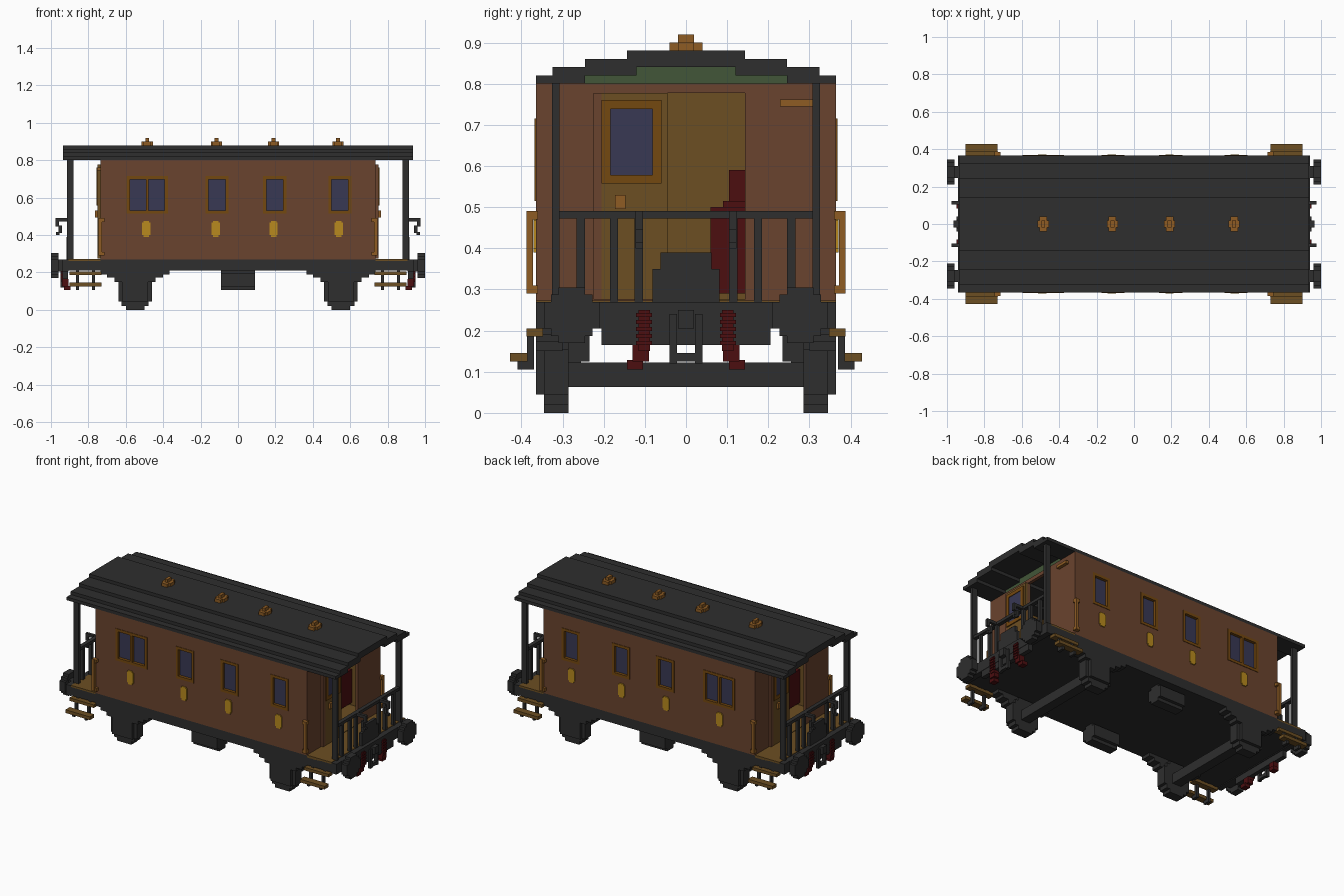
import bpy, bmesh

if "Cube" in bpy.data.objects:
    bpy.data.objects.remove(bpy.data.objects["Cube"])


def material(name, rgb):
    lin = [((c / 255 + 0.055) / 1.055) ** 2.4 for c in rgb]
    m = bpy.data.materials.new(name)
    m.use_nodes = True
    m.diffuse_color = (*lin, 1)
    bsdf = next(n for n in m.node_tree.nodes if n.type == 'BSDF_PRINCIPLED')
    bsdf.inputs["Base Color"].default_value = (*lin, 1)
    return m


IRON = material("dark iron", (46, 46, 46))
BROWN = material("brown panel", (106, 67, 46))
TRIM = material("dark ochre trim", (116, 72, 16))
WOOD = material("golden wood", (108, 78, 34))
GLASS = material("blue glass", (56, 56, 84))
BRASS = material("yellow brass", (184, 138, 30))
COPPER = material("orange brass", (142, 92, 36))
RED = material("dark red", (76, 14, 16))
GREEN = material("dull green", (66, 86, 56))


def boxes(name, mat, items, sym=""):
    """One object from boxes (x0, x1, y0, y1, z0, z1).
    sym: x and y mirror across that axis, r adds a copy turned half round."""
    signs = [(1, 1)]
    if "x" in sym:
        signs += [(-a, b) for a, b in signs]
    if "y" in sym:
        signs += [(a, -b) for a, b in signs]
    if "r" in sym:
        signs += [(-a, -b) for a, b in signs]
    bm = bmesh.new()
    for x0, x1, y0, y1, z0, z1 in items:
        for sx, sy in signs:
            cube = bmesh.ops.create_cube(bm, size=1)
            for v in cube["verts"]:
                v.co.x = sx * ((x0 + x1) / 2 + v.co.x * (x1 - x0))
                v.co.y = sy * ((y0 + y1) / 2 + v.co.y * (y1 - y0))
                v.co.z = (z0 + z1) / 2 + v.co.z * (z1 - z0)
    bmesh.ops.recalc_face_normals(bm, faces=bm.faces)
    me = bpy.data.meshes.new(name)
    bm.to_mesh(me)
    bm.free()
    me.materials.append(mat)
    ob = bpy.data.objects.new(name, me)
    bpy.context.collection.objects.link(ob)
    return ob


def ring(a0, a1, b0, b1, t):
    """Four rectangles framing an opening, as (a0, a1, b0, b1)."""
    return [(a0, a1, b0, b0 + t), (a0, a1, b1 - t, b1),
            (a0, a0 + t, b0 + t, b1 - t), (a1 - t, a1, b0 + t, b1 - t)]


# Stepped arched roof, hollow underneath
R = 0.935
boxes("roof_lower_tiers", IRON, [(-R, R, 0.245, 0.365, 0.80, 0.82),
                                 (-R, R, 0.12, 0.325, 0.82, 0.84)], "y")
boxes("roof_upper_tiers", IRON, [(-R, R, -0.245, 0.245, 0.84, 0.86),
                                 (-R, R, -0.143, 0.143, 0.86, 0.88)])
boxes("roof_end_fillers", GREEN, [(0.71, 0.73, -0.245, 0.245, 0.80, 0.84)], "x")

# Roof ventilators
vents = []
for x in (-0.485, -0.115, 0.19, 0.535):
    vents += [(x - 0.03, x + 0.03, -0.02, 0.02, 0.875, 0.90),
              (x - 0.02, x + 0.02, -0.04, 0.04, 0.875, 0.90),
              (x - 0.01, x + 0.01, -0.02, 0.02, 0.90, 0.92)]
boxes("roof_vents", COPPER, vents)

# Side walls with window openings
B, ZL, ZH = 0.735, 0.515, 0.715
windows = [(-0.595, -0.375), (-0.175, -0.05), (0.135, 0.258), (0.483, 0.606)]
edges = [-B] + [e for w in windows for e in w] + [B]
walls = [(-B, B, 0.345, 0.365, 0.27, ZL), (-B, B, 0.345, 0.365, ZH, 0.80)]
walls += [(a, b, 0.345, 0.365, ZL, ZH) for a, b in zip(edges[::2], edges[1::2])]
boxes("side_walls", BROWN, walls, "y")

frames, panes, plaques = [], [], []
for a, b in windows:
    frames += [(p, q, 0.345, 0.368, r, s) for p, q, r, s in ring(a, b, ZL, ZH, 0.017)]
    panes.append((a + 0.01, b - 0.01, 0.344, 0.35, ZL + 0.01, ZH - 0.01))
    c = (a + b) / 2 - 0.006
    plaques += [(c - 0.022, c + 0.022, 0.364, 0.371, 0.40, 0.468),
                (c - 0.015, c + 0.015, 0.364, 0.371, 0.39, 0.476)]
frames.append((-0.492, -0.478, 0.345, 0.368, ZL, ZH))
boxes("side_window_frames", TRIM, frames, "y")
boxes("side_window_panes", GLASS, panes, "y")
boxes("side_plaques", BRASS, plaques, "y")

# End walls with an open doorway
boxes("end_walls", BROWN, [(0.715, B, -0.345, -0.045, 0.27, 0.80),
                           (0.715, B, 0.143, 0.345, 0.27, 0.80),
                           (0.715, B, -0.045, 0.143, 0.777, 0.80)], "r")

# Slid-back door leaf, its window and its handles
boxes("door_leaf", WOOD, [(B, 0.75, -0.205, -0.045, 0.275, 0.777)], "r")
boxes("door_edge", BROWN, [(B, 0.75, -0.225, -0.205, 0.275, 0.777)], "r")
boxes("door_window_frame", TRIM, [(0.745, 0.757, *f) for f in
                                  ring(-0.205, -0.06, 0.557, 0.76, 0.021)], "r")
boxes("door_window_pane", GLASS, [(0.745, 0.753, -0.188, -0.08, 0.575, 0.74)], "r")
boxes("door_handle", COPPER, [(0.745, 0.765, -0.173, -0.147, 0.495, 0.53)], "r")
boxes("end_wall_grab_bar", COPPER, [(B, 0.755, 0.228, 0.31, 0.745, 0.762)], "r")

# Wood-lined vestibule with a seat
boxes("interior_lining", WOOD, [(0.30, 0.32, -0.343, 0.343, 0.27, 0.82),
                                (0.32, 0.714, 0.33, 0.343, 0.27, 0.80),
                                (0.32, 0.714, -0.343, -0.33, 0.27, 0.80),
                                (0.32, 0.734, -0.343, 0.343, 0.262, 0.275)], "r")
boxes("interior_seat", RED, [(0.36, 0.56, 0.06, 0.33, 0.29, 0.50),
                             (0.36, 0.52, 0.09, 0.33, 0.50, 0.515),
                             (0.36, 0.40, 0.105, 0.33, 0.515, 0.59)], "r")

# Chassis, end beams and platform floors
boxes("chassis", IRON, [(-0.92, 0.92, -0.365, 0.365, 0.21, 0.262),
                        (-B, B, -0.365, 0.365, 0.262, 0.27)])
boxes("end_beams", IRON, [(0.905, 0.94, -0.365, 0.365, 0.205, 0.27),
                          (0.91, 0.938, -0.205, 0.205, 0.165, 0.21)], "x")
boxes("platform_floor", WOOD, [(B, 0.905, -0.365, 0.365, 0.258, 0.273)], "x")

# Roof posts and platform railing
boxes("roof_posts", IRON, [(0.88, 0.915, 0.308, 0.326, 0.26, 0.81)], "xy")
rails = [(0.885, 0.91, 0, 0.326, 0.472, 0.49)]
rails += [(0.89, 0.908, y, y + 0.02, 0.26, 0.475) for y in (0.105, 0.165, 0.246)]
boxes("platform_railing", IRON, rails, "xy")
boxes("gangway_plate", IRON, [(0.90, 0.918, -0.082, 0.082, 0.26, 0.35),
                              (0.90, 0.918, -0.062, 0.062, 0.35, 0.39)], "x")
boxes("railing_hooks", IRON, [(0.905, 0.975, 0.105, 0.123, 0.472, 0.49),
                              (0.957, 0.975, 0.105, 0.123, 0.445, 0.475),
                              (0.94, 0.96, 0.105, 0.123, 0.41, 0.45),
                              (0.955, 0.972, 0.105, 0.123, 0.40, 0.415)], "xy")

# Buffers: stem and stepped round head
boxes("buffers", IRON, [(0.93, 0.965, 0.245, 0.31, 0.205, 0.27),
                        (0.96, 1.0, 0.21, 0.345, 0.205, 0.27),
                        (0.96, 1.0, 0.245, 0.31, 0.17, 0.305),
                        (0.96, 1.0, 0.227, 0.328, 0.187, 0.288)], "xy")

# Coupling hook and ribbed brake hoses
boxes("coupling", IRON, [(0.935, 0.965, -0.02, 0.02, 0.205, 0.25),
                         (0.93, 0.95, 0.022, 0.04, 0.12, 0.24),
                         (0.93, 0.95, -0.04, -0.022, 0.12, 0.24),
                         (0.93, 0.95, -0.04, 0.04, 0.125, 0.145)], "x")
hose = [(0.915, 0.945, 0.088, 0.116, 0.15, 0.25),
        (0.895, 0.93, 0.105, 0.143, 0.105, 0.128),
        (0.905, 0.94, 0.09, 0.13, 0.125, 0.165)]
hose += [(0.912, 0.95, 0.083, 0.121, 0.165 + i * 0.017, 0.175 + i * 0.017) for i in range(5)]
boxes("brake_hoses", RED, hose, "xy")

# Wheels, axles, axle boxes and leaf springs
X = 0.55
boxes("wheels", IRON, [(X - h, X + h, 0.285, 0.345, a, 0.2 - a)
                       for h, a in ((0.05, 0), (0.072, 0.02), (0.09, 0.045))], "xy")
boxes("axles", IRON, [(X - 0.03, X + 0.03, -0.29, 0.29, 0.063, 0.123)], "x")
boxes("axle_boxes", IRON, [(X - 0.07, X + 0.07, 0.34, 0.365, 0.045, 0.16)], "xy")
boxes("leaf_springs", IRON, [(X - h, X + h, 0.30, 0.365, z, 0.215) for h, z in
                             ((0.185, 0.19), (0.15, 0.172), (0.11, 0.15))], "xy")

# Underfloor tanks
boxes("underfloor_tanks", IRON, [(-0.09, 0.09, 0.255, 0.315, 0.105, 0.215),
                                 (-0.09, 0.09, 0.235, 0.335, 0.125, 0.195)], "y")

# Boarding steps with hangers, and corner handrails
boxes("boarding_steps", WOOD, [(0.73, 0.90, 0.385, 0.428, 0.125, 0.145),
                               (0.73, 0.90, 0.347, 0.388, 0.186, 0.205)], "xy")
hangers = []
for x in (0.765, 0.85):
    hangers += [(x, x + 0.016, 0.35, 0.365, 0.20, 0.25),
                (x, x + 0.016, 0.369, 0.386, 0.105, 0.19),
                (x, x + 0.016, 0.369, 0.41, 0.105, 0.126)]
boxes("step_hangers", IRON, hangers, "xy")
boxes("corner_handrails", COPPER, [(0.728, 0.745, 0.372, 0.388, 0.29, 0.49),
                                   (0.715, 0.745, 0.36, 0.386, 0.29, 0.31),
                                   (0.715, 0.745, 0.36, 0.386, 0.47, 0.49)], "xy")
